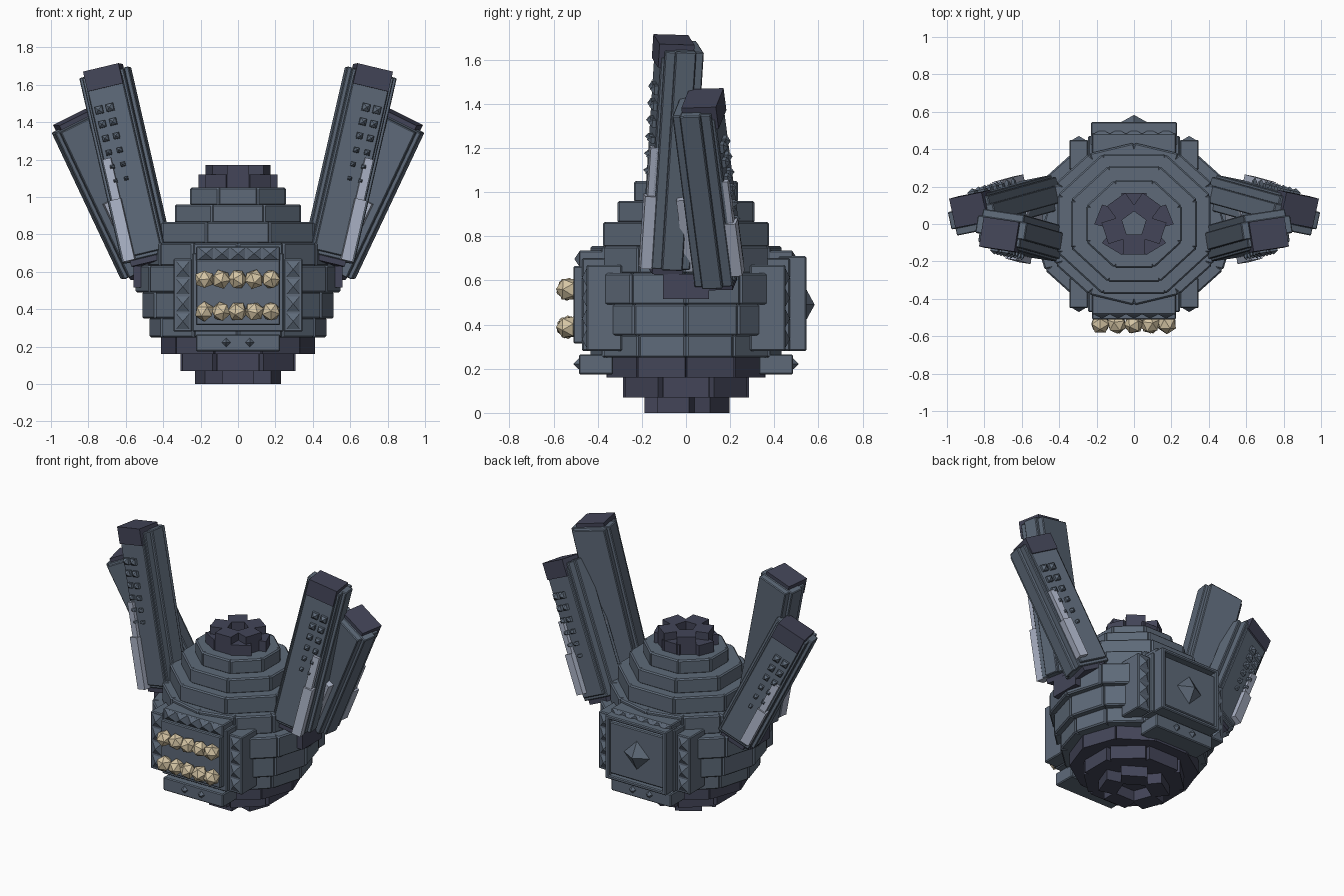
import bpy, bmesh, math
from mathutils import Matrix, Vector

if "Cube" in bpy.data.objects:
    bpy.data.objects.remove(bpy.data.objects["Cube"])


def mat(name, r, g, b):
    lin = [((c / 255 + 0.055) / 1.055) ** 2.4 for c in (r, g, b)]
    m = bpy.data.materials.new(name)
    m.diffuse_color = (*lin, 1)
    m.use_nodes = True
    m.node_tree.nodes["Principled BSDF"].inputs["Base Color"].default_value = m.diffuse_color
    return m


GREY = mat("slate_grey", 94, 106, 121)
DARK = mat("dark_violet", 67, 69, 88)
LIGHT = mat("pale_steel", 172, 180, 199)
GOLD = mat("pale_gold", 214, 198, 165)


class Part:
    """Collects simple solids into one object."""

    def __init__(self, name, material, bevel=0.0, mirror=False):
        self.name, self.material, self.bevel, self.mirror = name, material, bevel, mirror
        self.bm = bmesh.new()

    def box(self, lo, hi, m=Matrix()):
        lo, hi = Vector(lo), Vector(hi)
        size = Matrix.Diagonal((*[abs(c) for c in hi - lo], 1))
        bmesh.ops.create_cube(self.bm, size=1, matrix=m @ Matrix.Translation((lo + hi) / 2) @ size)
        return self

    def spike(self, base, half_x, half_z, height, m=Matrix(), turn=45):
        # four-sided pyramid pointing along local -y
        rot = Matrix.Rotation(math.pi / 2, 4, 'X') @ Matrix.Rotation(math.radians(turn), 4, 'Z')
        k = math.sqrt(2) if turn == 45 else 1
        scale = Matrix.Diagonal((half_x * k, height, half_z * k, 1))
        bmesh.ops.create_cone(self.bm, cap_ends=True, segments=4, radius1=1, radius2=0, depth=1,
                              matrix=m @ Matrix.Translation(base) @ scale
                              @ Matrix.Translation((0, -0.5, 0)) @ rot)
        return self

    def ring(self, n, apothem, z0, z1, width, inner, turn=0.0, sx=1.0, fill=True):
        # ring of radial blocks around a solid core
        for i in range(n):
            ang = -math.pi / 2 + (i + turn) * 2 * math.pi / n
            m = Matrix.Diagonal((sx, 1, 1, 1)) @ Matrix.Rotation(ang, 4, 'Z')
            self.box((inner, -width / 2, z0), (apothem, width / 2, z1), m)
        if fill:
            r = (apothem - 0.03) / math.cos(math.pi / n)
            m = (Matrix.Translation((0, 0, (z0 + z1) / 2)) @ Matrix.Diagonal((sx, 1, 1, 1))
                 @ Matrix.Rotation(-math.pi / 2 + (turn + 0.5) * 2 * math.pi / n, 4, 'Z'))
            bmesh.ops.create_cone(self.bm, cap_ends=True, segments=n, radius1=r, radius2=r,
                                  depth=z1 - z0 - 0.004, matrix=m)
        return self

    def done(self):
        bmesh.ops.recalc_face_normals(self.bm, faces=self.bm.faces)
        me = bpy.data.meshes.new(self.name)
        self.bm.to_mesh(me)
        self.bm.free()
        me.materials.append(self.material)
        ob = bpy.data.objects.new(self.name, me)
        bpy.context.collection.objects.link(ob)
        if self.bevel:
            b = ob.modifiers.new("bevel", 'BEVEL')
            b.width, b.segments = self.bevel, 1
        if self.mirror:
            ob.modifiers.new("mirror", 'MIRROR').use_clip = False
        return ob


# Main body: twelve-sided belts with a corner on each axis
belts = Part("body_belts", GREY, 0.008)
for rx, ry, z0, z1 in ((0.475, 0.435, 0.25, 0.355), (0.515, 0.475, 0.35, 0.493),
                       (0.55, 0.495, 0.49, 0.633), (0.485, 0.435, 0.63, 0.755)):
    ap = ry * math.cos(math.pi / 12)
    belts.ring(12, ap, z0, z1, 2 * ap * math.tan(math.pi / 12) - 0.006, ap - 0.15, 0.5, rx / ry)
belts.done()

# Stepped dome of eight-sided tiers
dome = Part("dome_tiers", GREY, 0.008)
for ap, z0, z1 in ((0.375, 0.75, 0.865), (0.31, 0.86, 0.96), (0.235, 0.955, 1.05)):
    dome.ring(8, ap, z0, z1, 2 * ap * math.tan(math.pi / 8) - 0.004, ap - 0.12, sx=1.09)
dome.done()

# Crown of separate blocks on top
crown = Part("crown_blocks", DARK)
crown.ring(5, 0.165, 1.04, 1.12, 0.11, 0.08, 0.5, sx=1.22, fill=False)
crown.ring(5, 0.163, 1.04, 1.17, 0.12, 0.055, fill=False)
crown.done()

# Dark stepped underside
base = Part("underside_tiers", DARK)
base.ring(10, 0.36, 0.16, 0.255, 0.225, 0.2, sx=1.09)
base.ring(8, 0.285, 0.07, 0.165, 0.21, 0.14, sx=1.08)
base.ring(5, 0.188, 0.0, 0.12, 0.15, 0.085, sx=1.14, fill=False)
base.done()

# Front and back armour panels
for side, rot in (("front", 0), ("back", math.pi)):
    R = Matrix.Rotation(rot, 4, 'Z')
    face = -0.51 if side == "front" else -0.53
    p = Part(side + "_panel", GREY, 0.006)
    p.box((-0.245, -0.47, 0.28), (0.245, -0.3, 0.70), R)
    p.box((-0.225, face, 0.315), (0.225, -0.4, 0.665), R)
    p.box((-0.225, -0.485, 0.655), (0.225, -0.3, 0.735), R)
    p.box((-0.225, -0.485, 0.175), (0.225, -0.33, 0.265), R)
    for s in (-1, 1):
        p.box((s * 0.245, -0.45, 0.28), (s * 0.345, -0.29, 0.67), R)
    if side == "back":
        for s in (-1, 1):
            p.box((s * 0.20, -0.545, 0.29), (s * 0.23, -0.42, 0.70), R)
            p.box((-0.23, -0.545, 0.495 + s * 0.19), (0.23, -0.42, 0.495 + s * 0.215), R)
    p.done()

    sp = Part(side + "_spikes", GREY)
    for i in range(5):
        sp.spike((-0.172 + 0.086 * i, -0.484, 0.697), 0.04, 0.033, 0.022, R)
    for s in (-1, 1):
        for i in range(4):
            sp.spike((s * 0.295, -0.449, 0.335 + 0.093 * i), 0.036, 0.043, 0.022, R)
        sp.spike((s * 0.063, -0.484, 0.222), 0.026, 0.026, 0.027, R, 0)
    if side == "back":
        sp.spike((0, face + 0.002, 0.49), 0.10, 0.10, 0.055, R, 0)
    sp.done()

# Two rows of faceted gold studs on the front
gold = Part("gold_studs", GOLD)
for row, z in enumerate((0.388, 0.56)):
    for i in range(5):
        m = (Matrix.Translation((-0.18 + 0.089 * i, -0.535, z))
             @ Matrix.Rotation(0.7 * i + row, 4, 'Y') @ Matrix.Rotation(0.4 * i, 4, 'X'))
        bmesh.ops.create_icosphere(gold.bm, subdivisions=1, radius=0.054, matrix=m)
gold.done()

# Shoulder blocks below the arms
Part("shoulder_blocks", DARK, mirror=True).box((0.42, -0.105, 0.515), (0.56, 0.105, 0.63)).done()


def arm(name, p0, p1, facing, yaw, strip):
    """Slab arm in a local frame: x outward, -y studded face, z along the arm."""
    p0, p1 = Vector(p0), Vector(p1)
    axis = (p1 - p0).normalized()
    normal = Vector((math.sin(yaw), facing * math.cos(yaw), 0))
    normal = (normal - axis * normal.dot(axis)).normalized()
    out = axis.cross(normal)
    if out.x < 0:
        out = -out
    m = Matrix((out, -normal, axis)).transposed().to_4x4()
    m.translation = p0
    L = (p1 - p0).length

    # wide rear slab with a narrower studded front slab
    slab = Part(name + "_slab", GREY, 0.005, True)
    slab.box((-0.137, -0.035, 0.0), (0.137, 0.06, L - 0.025), m)
    slab.box((-0.115, -0.08, 0.0), (0.115, 0.098, L - 0.03), m)
    slab.box((-0.10, -0.095, 0.02), (0.10, 0.0, L - 0.06), m)
    slab.done()

    # dark end cap and foot
    cap = Part(name + "_cap", DARK, 0, True)
    cap.box((-0.098, -0.105, L - 0.11), (0.098, 0.055, L), m)
    cap.box((-0.085, -0.07, -0.03), (0.085, 0.07, 0.03), m)
    cap.done()

    # pale strips on both faces
    strips = Part(name + "_strips", LIGHT, 0, True)
    strips.box((0.05, -0.128, strip[0]), (0.112, -0.05, strip[1] * 0.6), m)
    strips.box((0.055, -0.115, strip[0] + 0.03), (0.10, -0.05, strip[1]), m)
    strips.box((0.01, 0.05, 0.06), (0.075, 0.14, 0.42), m)
    strips.done()

    # two columns of shrinking studs
    studs = Part(name + "_studs", GREY, 0, True)
    for i in range(6):
        h = 0.021 - 0.0022 * i
        for x in (0.0, 0.06):
            studs.box((x - h, -0.112, L - 0.22 - 0.078 * i - h), (x + h, -0.09, L - 0.22 - 0.078 * i + h), m)
            studs.spike((x, -0.111, L - 0.22 - 0.078 * i), h, h, 0.018, m)
    studs.done()


arm("tall_arm", (0.485, -0.095, 0.675), (0.718, -0.03, 1.69), -1, 0.15, (0.0, 0.56))
arm("short_arm", (0.50, 0.155, 0.62), (0.88, 0.05, 1.425), 1, 0.20, (0.05, 0.52))
